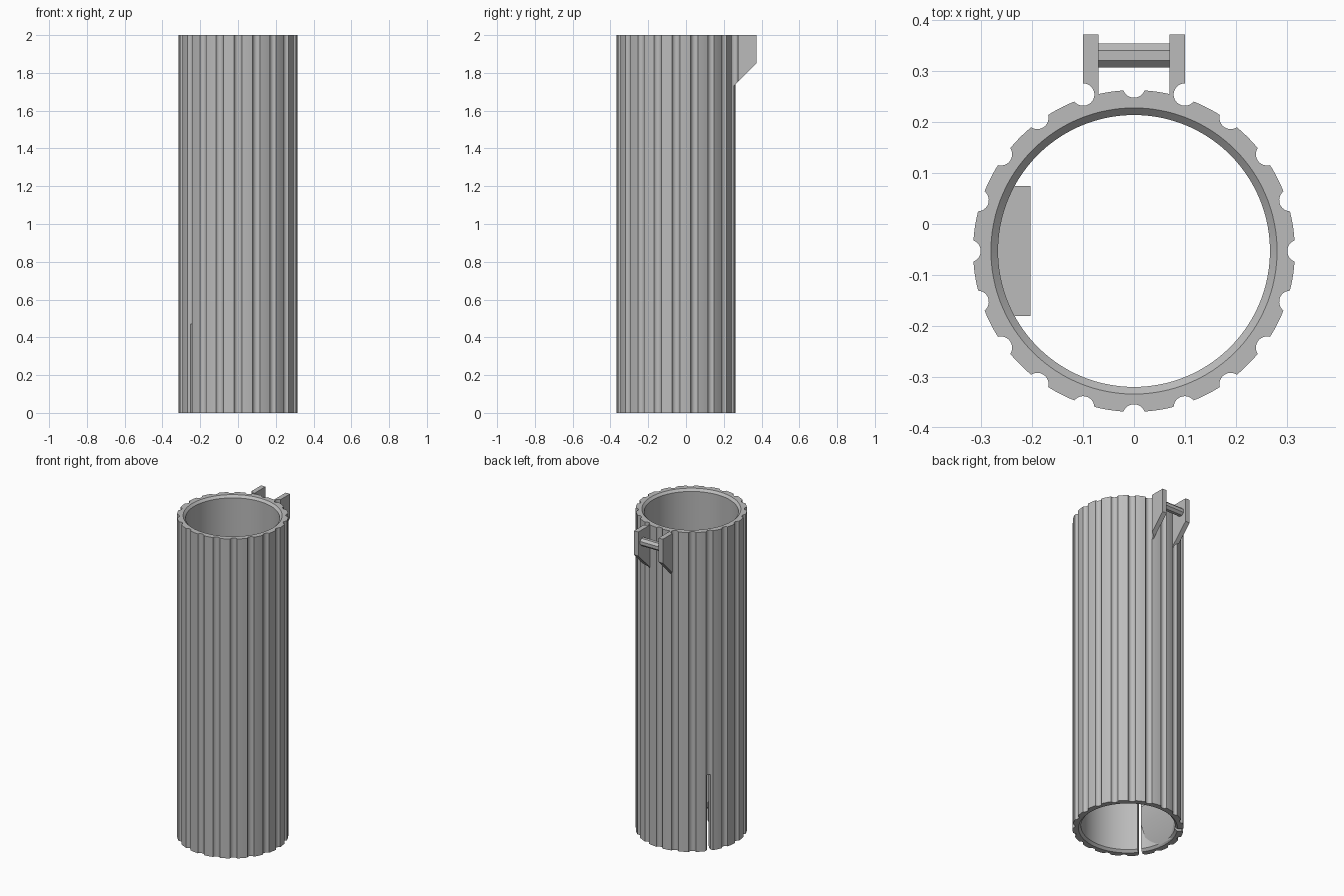
import bpy, bmesh, math
from mathutils import Matrix

if "Cube" in bpy.data.objects:
    bpy.data.objects.remove(bpy.data.objects["Cube"])

CY = -0.053                      # tube axis in y
R_OUT, R_IN, R_RIM = 0.316, 0.267, 0.281
G_R, G_C, N = 0.022, 0.323, 20   # groove radius, groove centre distance, count
H, CH = 2.0, 0.014

grey = bpy.data.materials.new("plain grey")
grey.diffuse_color = (0.5, 0.5, 0.5, 1)
grey.use_nodes = True
grey.node_tree.nodes["Principled BSDF"].inputs["Base Color"].default_value = grey.diffuse_color


def finish(name, bm):
    bmesh.ops.recalc_face_normals(bm, faces=bm.faces)
    me = bpy.data.meshes.new(name)
    bm.to_mesh(me)
    bm.free()
    ob = bpy.data.objects.new(name, me)
    me.materials.append(grey)
    bpy.context.collection.objects.link(ob)
    return ob


def prism(name, pts, a, b, axis):
    """Extrude a 2D outline along 'x' (pts are y,z) or 'y' (pts are x,z)."""
    place = (lambda p, t: (t, p[0], p[1])) if axis == 'x' else (lambda p, t: (p[0], t, p[1]))
    bm = bmesh.new()
    r0 = [bm.verts.new(place(p, a)) for p in pts]
    r1 = [bm.verts.new(place(p, b)) for p in pts]
    bm.faces.new(r0)
    bm.faces.new(r1)
    for i in range(len(pts)):
        j = (i + 1) % len(pts)
        bm.faces.new((r0[i], r0[j], r1[j], r1[i]))
    return finish(name, bm)


def cut(ob, cutter):
    cutter.hide_render = True
    m = ob.modifiers.new("cut", 'BOOLEAN')
    m.operation, m.solver, m.object = 'DIFFERENCE', 'EXACT', cutter
    bpy.context.view_layer.objects.active = ob
    bpy.ops.object.modifier_apply(modifier=m.name)
    bpy.data.objects.remove(cutter)


# Fluted tube outline: one groove and one outer arc per period
d = (R_OUT**2 - G_R**2 + G_C**2) / (2 * G_C)       # groove meets outer circle
h = math.sqrt(R_OUT**2 - d * d)
half = math.atan2(h, d)
g0 = math.atan2(h, G_C - d)
period = []
for k in range(13):
    t = -g0 + 2 * g0 * k / 12
    x, y = G_C - G_R * math.cos(t), G_R * math.sin(t)
    period.append((math.hypot(x, y), math.atan2(y, x)))
step = 2 * math.pi / N
for k in range(1, 5):
    period.append((R_OUT, half + (step - 2 * half) * k / 5))
outline = [(r, a + i * step) for i in range(N) for r, a in period]

# Tube with chamfered inner rims
bm = bmesh.new()
rings = []
for rad, z in ((None, 0), (None, H), (R_RIM, H), (R_IN, H - CH), (R_IN, CH), (R_RIM, 0)):
    rings.append([bm.verts.new(((rad or r) * math.cos(a), CY + (rad or r) * math.sin(a), z))
                  for r, a in outline])
n = len(outline)
for q in range(6):
    A, B = rings[q], rings[(q + 1) % 6]
    for i in range(n):
        j = (i + 1) % n
        bm.faces.new((A[i], A[j], B[j], B[i]))
tube = finish("fluted_tube", bm)

# Two slots that free a flexible tongue on the left side
for s in (-1, 1):
    ang = math.pi + s * math.radians(36)
    bm = bmesh.new()
    bmesh.ops.create_cube(bm, size=1, matrix=Matrix.Translation((0, CY, 0))
                          @ Matrix.Rotation(ang, 4, 'Z')
                          @ Matrix.Translation((0.29, 0, 0.185))
                          @ Matrix.Diagonal((0.12, 0.022, 0.57, 1)))
    cut(tube, finish("slot_cutter", bm))

# Catch wedge on the inside of the tongue
prism("catch_wedge", [(-0.268, 0.005), (-0.203, 0.155), (-0.203, 0.27), (-0.268, 0.27)],
      CY - 0.128, CY + 0.128, 'y')

# Bracket arms, with the neighbouring groove cut through them
for s, side in ((-1, "left"), (1, "right")):
    arm = prism("bracket_arm_" + side,
                [(0.235, 2), (0.372, 2), (0.372, 1.85), (0.257, 1.735), (0.235, 1.713)],
                s * 0.07, s * 0.1, 'x')
    a = math.radians(90 - 18 * s)
    bm = bmesh.new()
    bmesh.ops.create_cone(bm, cap_ends=True, segments=32, radius1=G_R, radius2=G_R, depth=1,
                          matrix=Matrix.Translation((G_C * math.cos(a), CY + G_C * math.sin(a), 1.85)))
    cut(arm, finish("groove_cutter", bm))

# Octagonal cross pin
rp = 0.0255
prism("cross_pin", [(0.331 + rp * math.cos(math.radians(22.5 + 45 * k)),
                     1.925 + rp * math.sin(math.radians(22.5 + 45 * k))) for k in range(8)],
      -0.072, 0.072, 'x')

# Smooth curved walls, keep sharp edges
bpy.ops.object.select_all(action='DESELECT')
for ob in bpy.data.objects:
    ob.select_set(True)
bpy.context.view_layer.objects.active = tube
bpy.ops.object.shade_smooth_by_angle(angle=math.radians(25))
